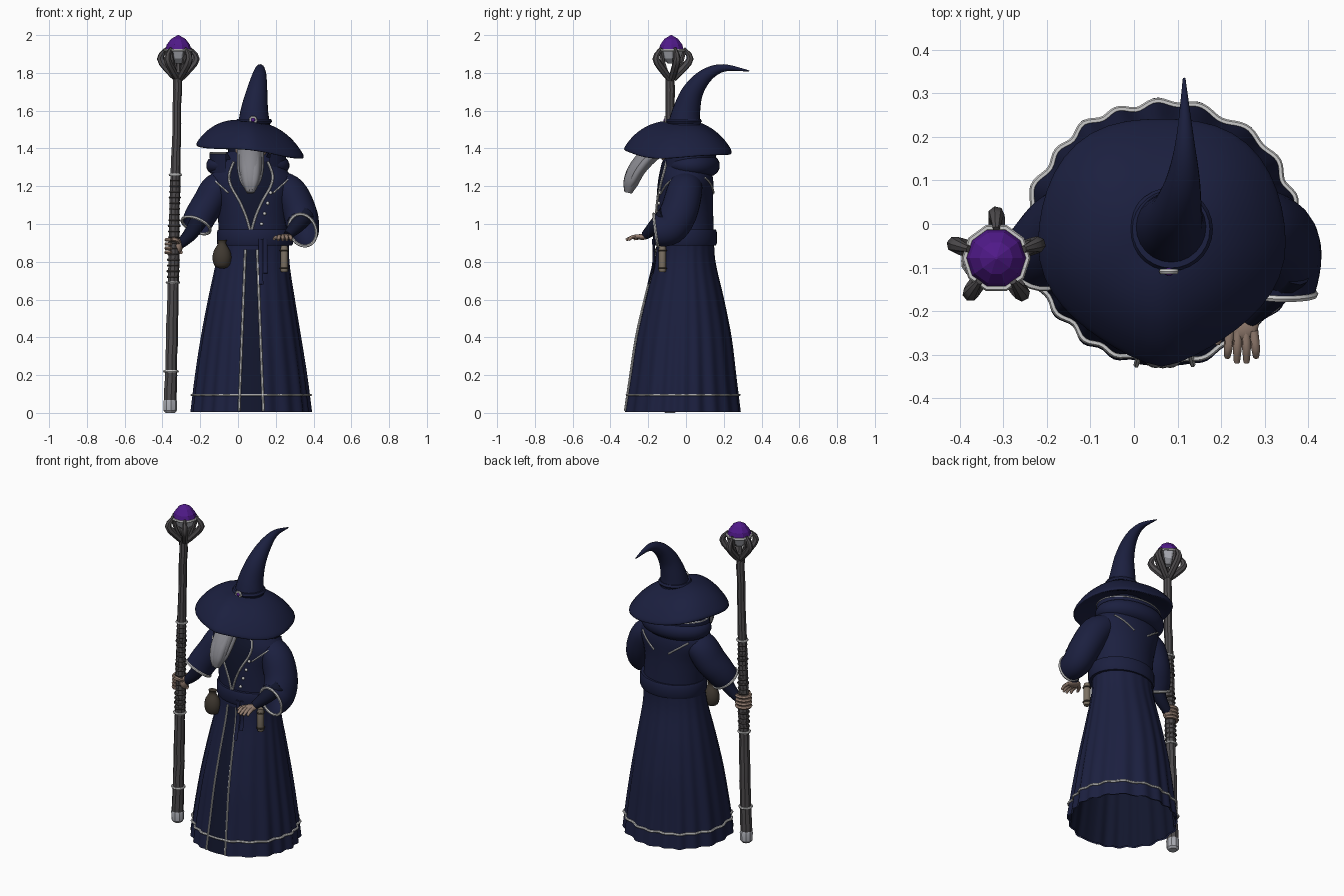
import bpy, bmesh, random
from math import sin, cos, pi, radians, sqrt, exp
from mathutils import Vector as V

if "Cube" in bpy.data.objects:
    bpy.data.objects.remove(bpy.data.objects["Cube"])

random.seed(4)
COL = dict(robe=(.011, .014, .05), dark=(.006, .008, .026), trim=(.95, .95, .93), skin=(.3, .21, .165),
           wood=(.075, .07, .074), wrap=(.045, .04, .04), gem=(.08, .01, .25), beard=(.24, .24, .265),
           pouch=(.05, .04, .03), scroll=(.2, .165, .125), metal=(.4, .41, .45))
MATS = {}
for key, c in COL.items():
    MATS[key] = bpy.data.materials.new(key)
    MATS[key].diffuse_color = (*c, 1)


def grid(name, rings, col, wrap=True, caps=True, closed=False, angle=45):
    """Skin a list of point rings into one object."""
    bm = bmesh.new()
    vs = [[bm.verts.new(p) for p in r] for r in rings]
    n, m = len(vs[0]), len(vs)
    for i in range(m if closed else m - 1):
        a, b = vs[i], vs[(i + 1) % m]
        for j in range(n if wrap else n - 1):
            k = (j + 1) % n
            bm.faces.new((a[j], a[k], b[k], b[j]))
    if caps and wrap and not closed:
        bm.faces.new(vs[0])
        bm.faces.new(vs[-1])
    bmesh.ops.recalc_face_normals(bm, faces=bm.faces)
    me = bpy.data.meshes.new(name)
    bm.to_mesh(me)
    bm.free()
    me.materials.append(MATS[col])
    ob = bpy.data.objects.new(name, me)
    bpy.context.collection.objects.link(ob)
    if angle:
        bpy.ops.object.select_all(action='DESELECT')
        ob.select_set(True)
        bpy.context.view_layer.objects.active = ob
        bpy.ops.object.shade_smooth_by_angle(angle=radians(angle))
    return ob


def spline(rows, k):
    """Catmull-Rom through rows of any width."""
    out, n = [], len(rows)
    for i in range(n - 1):
        p = [rows[max(0, min(n - 1, i + d))] for d in (-1, 0, 1, 2)]
        for s in range(k):
            t = s / k
            out.append([.5 * (2 * b + (c - a) * t + (2 * a - 5 * b + 4 * c - d) * t * t
                              + (3 * b - a - 3 * c + d) * t ** 3) for a, b, c, d in zip(*p)])
    return out + [list(rows[-1])]


def tube(name, rows, col, n=12, k=5, closed=False, caps=True, angle=45):
    """Sweep an oval along rows of (x, y, z, radius_u, radius_v)."""
    rows = [(*r, r[3]) if len(r) == 4 else r for r in rows]
    if k > 1:
        rows = spline(rows, k)
    pts, m = [V(r[:3]) for r in rows], len(rows)
    u, rings = None, []
    for i, r in enumerate(rows):
        a = pts[(i - 1) % m if closed else max(i - 1, 0)]
        b = pts[(i + 1) % m if closed else min(i + 1, m - 1)]
        t = (b - a).normalized()
        if u is None:
            u = V((1, 0, 0)) if abs(t.x) < .8 else V((0, 0, 1))
        u = (u - t * u.dot(t)).normalized()
        w = t.cross(u)
        rings.append([pts[i] + u * max(r[3], .001) * cos(2 * pi * j / n)
                      + w * max(r[4], .001) * sin(2 * pi * j / n) for j in range(n)])
    return grid(name, rings, col, caps=caps, closed=closed, angle=angle)


def line(name, pts, r=.0065, closed=False, col='trim', k=1):
    return tube(name, [(*p, r) for p in pts], col, 6, k, closed)


def ring(name, c, R, r, col, n=28):
    line(name, [(c[0] + R * cos(2 * pi * i / n), c[1] + R * sin(2 * pi * i / n), c[2])
                for i in range(n)], r, True, col)


def ball(name, c, s, col, n=16):
    tube(name, [(c[0], c[1], c[2] - s[2] * cos(pi * i / 10), s[0] * sin(pi * i / 10),
                 s[1] * sin(pi * i / 10)) for i in range(11)], col, n, 1)


def sect(rows, z):
    """Interpolate loft rows (z, cx, cy, rx, ry)."""
    for a, b in zip(rows, rows[1:]):
        if z <= b[0]:
            break
    t = max(0, min(1, (z - a[0]) / (b[0] - a[0])))
    return [p + (q - p) * t for p, q in zip(a, b)][1:]


def on(rows, x, z, side=-1, off=.006):
    """Point on the front (-1) or back (+1) of a loft."""
    cx, cy, rx, ry = sect(rows, z)
    return (x, cy + side * (ry * sqrt(max(0, 1 - ((x - cx) / rx) ** 2)) + off), z)


# Skirt with irregular folds that fade towards the waist and the front panel
SKIRT = spline([(.005, .067, -.02, .315, .303), (.2, .067, -.016, .292, .277), (.4, .067, -.012, .262, .25),
                (.6, .07, -.008, .228, .208), (.8, .077, -.005, .193, .16), (.93, .087, -.002, .185, .15)], 4)
TORSO = spline([(.92, .087, -.002, .185, .15), (1.1, .075, -.005, .19, .148), (1.22, .07, 0, .225, .145),
                (1.3, .065, 0, .18, .13), (1.38, .06, 0, .12, .11)], 4)


def skirt_pt(a, z, grow=0):
    cx, cy, rx, ry = sect(SKIRT, z)
    front = exp(-((a + pi / 2) / .26) ** 2)
    wave = .75 * cos(20 * a + 1.1 * sin(3 * a)) + .4 * sin(9 * a + 1)
    f = 1 + grow + (.026 * (1 - z) + .004) * (1 - front) * wave
    return (cx + rx * f * cos(a), cy + ry * f * sin(a), z)


angs = [-pi + 2 * pi * i / 176 for i in range(176)]
grid('skirt', [[skirt_pt(a, r[0]) for a in angs] for r in SKIRT], 'robe', caps=False, angle=60)
grid('skirt_lining', [[skirt_pt(a, r[0] + .002, -.03) for a in angs] for r in SKIRT[:-1]], 'dark', caps=False)
line('hem_trim', [skirt_pt(a, .095, .012) for a in angs], .007, True)
grid('torso', [[(cx + rx * cos(a), cy + ry * sin(a), z) for a in angs[::4]]
               for z, cx, cy, rx, ry in TORSO], 'robe')

# Front panel of the skirt and its edging
zs = [.01 + .045 * i for i in range(20)]
def edge(s, z): return .07 + s * (.065 - .035 * z / .9)
grid('skirt_panel', [[on(SKIRT, edge(-1 + j / 3, z), z, off=.004) for j in range(7)] for z in zs],
     'dark', wrap=False)
for s in (-1, 1):
    line('skirt_edge_trim', [on(SKIRT, edge(s, z), z, off=.007) for z in zs])

# Neck opening, lapel edging, cape seams and buttons
NECK = spline([(.97, .005), (1.04, .025), (1.12, .06), (1.2, .105), (1.26, .115), (1.33, .09)], 4)
grid('chest_panel', [[on(TORSO, .068 + w * (-1 + j / 4), z, off=.004) for j in range(9)]
                     for z, w in NECK], 'dark', wrap=False)
for s in (-1, 1):
    line('lapel_trim', [on(TORSO, .068 + s * w, z) for z, w in NECK])
    line('front_seam_trim', [on(TORSO, .068 + s * (.12 + .02 * i), 1.165 + .018 * i) for i in range(5)], .005)
    line('back_seam_trim', [on(TORSO, .07 + s * (.05 + .022 * i), 1.165 + .016 * i, 1) for i in range(6)], .005)
for i in range(4):
    x, y, z = on(TORSO, .125 + .016 * i, 1.0 + .055 * i, off=.005)
    ball('button', (x, y, z), (.009, .009, .009), 'trim', 8)

# Belt with hanging ends
tube('belt', [(.09, -.005, z, a, a - .033) for z, a in
              ((.885, .18), (.885, .196), (.9, .202), (.955, .202), (.97, .196), (.97, .18))], 'robe', 40, 1)
for x, z in ((.12, .68), (.145, .74)):
    tube('belt_end', [on(SKIRT, x, .92, off=.025) + (.012, .005), on(SKIRT, x, .8, off=.012) + (.012, .005),
                      on(SKIRT, x, z, off=.01) + (.014, .005)], 'robe', 8)

# Rolled hood open at the front, flared collar
hood = []
for i in range(25):
    a = radians(-50 + 280 * i / 24)
    e = sin(pi * i / 24) ** .35 if 0 < i < 24 else .5
    hood.append((.052 + .175 * cos(a), .012 + .11 * sin(a), 1.31, .058 * e, .058 * e))
tube('hood', hood, 'robe', 14, 1)
arc = [radians(a) for a in range(-55, 236, 10)]
grid('collar', [[(.052 + rx * cos(a), .012 + ry * sin(a), z) for a in arc] for z, rx, ry in
                ((1.27, .2, .14), (1.372, .203, .148), (1.378, .19, .138), (1.3, .12, .1))], 'robe', wrap=False)
line('hood_trim', [(.052 + .2 * cos(a), .012 + .146 * sin(a), 1.375) for a in arc], .005)
tube('neck', [(.06, 0, 1.3, .12, .1), (.06, -.01, 1.43, .11, .1)], 'dark', 24, 1)

# Sleeves with trimmed cuffs, forearms
CUFFS = {'left': [(-.05, 0, 1.21, .07, .09), (-.11, 0, 1.185, .085, .1), (-.16, -.02, 1.105, .085, .1),
                  (-.2, -.05, 1.04, .083, .09), (-.222, -.075, .993, .08, .08)],
         'right': [(.2, 0, 1.22, .07, .085), (.275, -.01, 1.165, .09, .095), (.327, -.04, 1.06, .09, .1),
                   (.343, -.09, .985, .085, .1), (.342, -.16, .968, .07, .088)]}
for side, rows in CUFFS.items():
    ob = tube(side + '_sleeve', rows, 'robe', 24, 5, caps=False)
    line(side + '_cuff_trim', [v.co.copy() for v in ob.data.vertices][-24:], .008, True)
tube('left_forearm', [(-.19, -.05, 1.05, .05), (-.25, -.065, .95, .038), (-.315, -.075, .885, .024)], 'dark')
tube('right_forearm', [(.36, -.1, 1.05, .05), (.31, -.16, .99, .04), (.262, -.215, .94, .024)], 'dark')

# Staff: shaft, foot, wrapped grip and bands
SY = -.085
def sx(z): return -.36 + .0225 * z
def sr(z): return .034 - .006 * z
tube('staff_shaft', [(sx(z) + random.uniform(-.002, .002), SY + random.uniform(-.002, .002), z,
                      sr(z) * random.uniform(.94, 1.06), sr(z) * random.uniform(.94, 1.06))
                     for z in [.02 + .089 * i for i in range(21)]], 'wood', 9, 1, angle=30)
tube('staff_foot', [(sx(0), SY, z, r) for z, r in ((0, .026), (.012, .036), (.06, .038), (.072, .033))],
     'metal', 9, 1, angle=30)
for i in range(18):
    z = .72 + i * .03
    ring('grip_wrap', (sx(z), SY, z), sr(z) + random.uniform(-.005, 0), .007, 'wrap', n=14)
for z in (.22, .69, 1.26):
    ring('staff_band', (sx(z), SY, z), sr(z) + .002, .007, 'trim', n=16)

# Staff head: claws, setting and faceted gem
HX, HY = -.316, -.078
for i in range(5):
    c, s = cos(pi / 2 + i * 2 * pi / 5), sin(pi / 2 + i * 2 * pi / 5)
    tube('claw', [(HX + c * r, HY + s * r, z, w) for r, z, w in
                  ((.01, 1.77, .018), (.05, 1.81, .02), (.1, 1.875, .019), (.066, 1.93, .008))],
         'wood', 7, 3)
    tube('inner_prong', [(HX + c * r, HY + s * r, z, .012) for r, z in ((.03, 1.8), (.055, 1.86), (.068, 1.92))],
         'wood', 6, 2)
tube('gem_setting', [(HX, HY, z, r) for z, r in ((1.85, .02), (1.875, .05), (1.92, .068))], 'metal', 10, 1, angle=0)
tube('gem', [(HX, HY, z, r) for z, r in ((1.918, .07), (1.95, .061), (1.98, .038), (2, .003))],
     'gem', 10, 1, angle=0)
ring('gem_band', (HX, HY, 1.92), .072, .007, 'trim', n=10)

# Hand gripping the staff
ball('left_palm', (-.318, -.08, .885), (.025, .032, .042), 'skin')
for i in range(4):
    z = .85 + .022 * i
    line('left_finger', [(sx(z) + .04 * cos(radians(a)), SY + .038 * sin(radians(a)), z)
                         for a in range(10, 260, 20)], .0105, col='skin')
line('left_thumb', [(-.315, -.1, .9), (-.325, -.125, .915), (-.35, -.128, .92)], .012, col='skin', k=4)

# Open hand held over the belt
ball('right_palm', (.25, -.232, .932), (.036, .036, .016), 'skin')
for i in range(4):
    x, tip = .22 + .018 * i, -.305 - .012 * (i in (1, 2))
    tube('right_finger', [(x, -.245, .935, .011), (x - .004 + .003 * i, -.285, .93, .01),
                          (x - .006 + .004 * i, tip, .915, .007)], 'skin', 8, 3)
tube('right_thumb', [(.225, -.225, .93, .012), (.2, -.25, .928, .011), (.19, -.275, .92, .007)], 'skin', 8, 3)

# Pouch and scroll on the belt
tube('pouch', [(-.085, -.13, z, r, r * .85) for z, r in
               ((.765, .015), (.78, .04), (.82, .05), (.86, .042), (.895, .022), (.915, .026))], 'pouch', 16, 3)
tube('scroll', [(.245, -.125, z, r) for z, r in ((.745, .017), (.755, .02), (.87, .02), (.885, .017))],
     'scroll', 14, 1)
for z in (.765, .86):
    ring('scroll_cap', (.245, -.125, z), .02, .005, 'pouch', n=14)

# Head and beard strands
ball('head', (.068, -.05, 1.41), (.09, .1, .11), 'skin')
BEARD = ((0, 0, 1, 0), (-.04, .015, .5, .03), (.04, .015, .5, .035), (-.022, -.022, .5, .012), (.022, -.022, .5, .02))
for dx, dy, w, up in BEARD:
    tube('beard_strand', [(.066 + dx * f, y + dy * f, z + up * (1 - f) * 1.5, a * w, b * w) for y, z, a, b, f in
                          ((-.12, 1.42, .06, .045, 1), (-.2, 1.36, .062, .048, 1), (-.26, 1.29, .06, .046, 1),
                           (-.292, 1.22, .048, .04, .8), (-.306, 1.165, .02, .02, .5))], 'beard', 12, 5)

# Hat: drooping brim, squarer at the back, tilted to one side; bent cone, band and jewel
def brim_ring(r, z):
    out = []
    for a in angs[::4]:
        p = 2 + .5 * sin(a)
        q = (abs(cos(a)) ** p + abs(sin(a)) ** p) ** (-1 / p)
        x, y = r * q * cos(a), r * q * sin(a)
        out.append((.064 + x, -.043 + y, z - .115 * x + .008 * sin(3 * a) * r / .28))
    return out
BRIM = spline([(.03, 1.545), (.1, 1.537), (.17, 1.51), (.23, 1.465), (.272, 1.415), (.284, 1.39),
               (.272, 1.384), (.2, 1.415), (.1, 1.45), (.03, 1.455)], 3)
grid('hat_brim', [brim_ring(r, z) for r, z in BRIM], 'robe', angle=60)
tube('hat_cone', [(.085, -.01, 1.52, .086), (.087, .003, 1.6, .073), (.1, .036, 1.7, .056),
                  (.113, .105, 1.785, .038), (.117, .2, 1.826, .02), (.115, .335, 1.81, .003)], 'robe', 24, 6)
ring('hat_band', (.085, -.012, 1.545), .082, .014, 'robe')
line('jewel_ring', [(.08 + .016 * cos(i * pi / 8), -.109, 1.55 + .016 * sin(i * pi / 8)) for i in range(16)],
     .007, True)
ball('hat_jewel', (.08, -.109, 1.55), (.011, .01, .011), 'gem', 10)

for m in bpy.data.materials:
    if m.users and not m.is_grease_pencil:
        m.use_nodes = True
        m.node_tree.nodes["Principled BSDF"].inputs["Base Color"].default_value = m.diffuse_color
